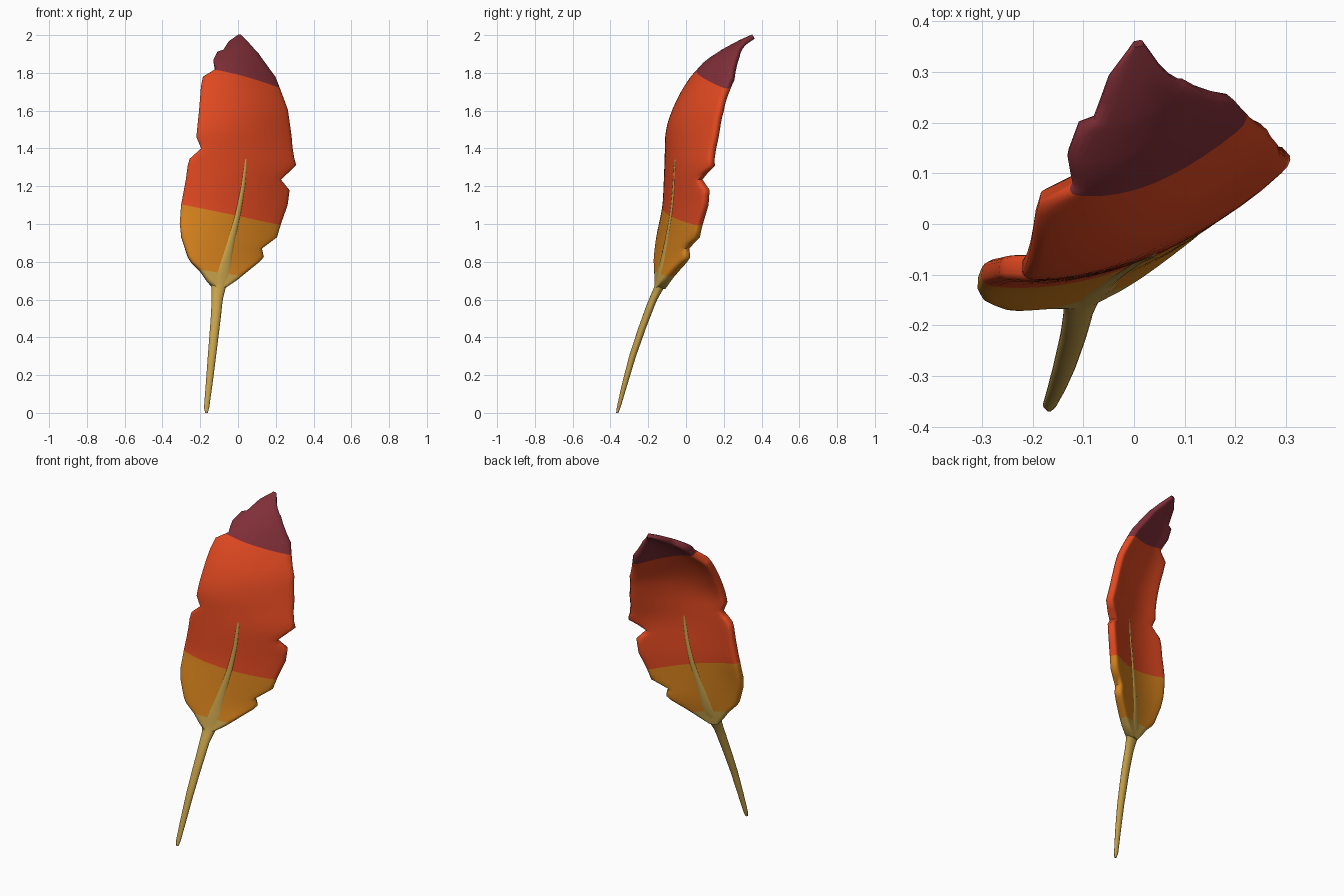
import bpy, bmesh, math
from mathutils import Vector

if "Cube" in bpy.data.objects:
    bpy.data.objects.remove(bpy.data.objects["Cube"])


def material(name, rgb):
    m = bpy.data.materials.new(name)
    m.diffuse_color = (*rgb, 1)
    m.use_nodes = True
    m.node_tree.nodes["Principled BSDF"].inputs["Base Color"].default_value = m.diffuse_color
    return m


TAN = material("quill tan", (0.57, 0.36, 0.07))
AMBER = material("amber", (0.68, 0.225, 0.012))
RED = material("orange red", (0.75, 0.066, 0.015))
MAROON = material("maroon", (0.215, 0.028, 0.038))

# Curved vane surface: z, then depth y at x = -0.25, 0, 0.25
SURF = [(0.60, -.17, -.12, .03), (0.67, -.16, -.10, .06), (0.80, -.15, -.07, .11),
        (0.93, -.13, -.06, .10), (1.10, -.097, -.05, .105), (1.31, -.087, -.05, .096),
        (1.50, -.08, -.037, .15), (1.60, -.04, -.01, .182), (1.70, .012, .04, .255),
        (1.80, .095, .105, .36), (1.88, .24, .178, .50), (1.96, .40, .293, .52),
        (2.00, .45, .37, .50)]

# Vane outline with its notches: z, left x, right x
EDGE = [(0.66, -.13, -.07), (0.70, -.165, -.01), (0.75, -.20, .05), (0.80, -.25, .11),
        (0.825, -.265, .13), (0.87, -.28, .12), (0.93, -.30, .20), (1.00, -.308, .22),
        (1.10, -.30, .255), (1.18, -.285, .265), (1.235, -.275, .22), (1.31, -.265, .30),
        (1.345, -.255, .29), (1.40, -.195, .28), (1.46, -.22, .275), (1.60, -.205, .255),
        (1.72, -.195, .21), (1.77, -.185, .19), (1.81, -.12, .16), (1.86, -.13, .125),
        (1.90, -.11, .10), (1.91, -.08, .09), (1.96, -.05, .05), (1.992, -.002, .018)]

# Shaft: z, x, side radius, depth radius
SHAFT = [(0.00, -.167, .007, .006), (0.03, -.166, .014, .010), (0.15, -.153, .018, .015),
         (0.33, -.135, .023, .019), (0.50, -.118, .027, .021), (0.60, -.110, .030, .022),
         (0.66, -.103, .038, .025), (0.71, -.093, .060, .028), (0.76, -.080, .055, .030),
         (0.82, -.068, .040, .031), (0.92, -.043, .029, .031), (1.05, -.010, .022, .031),
         (1.20, .018, .018, .030), (1.30, .029, .015, .029), (1.345, .032, .010, .027)]
SHAFT_Y = [(0.0, -.364), (0.15, -.325), (0.30, -.283), (0.45, -.232), (0.57, -.187), (0.70, -.132)]


def lerp(table, z):
    z = min(max(z, table[0][0]), table[-1][0])
    for a, b in zip(table, table[1:]):
        if z <= b[0]:
            t = (z - a[0]) / (b[0] - a[0])
            return [p + (q - p) * t for p, q in zip(a[1:], b[1:])]


def depth(x, z):
    # average a few heights to soften the bend between rows
    total = 0
    k = min(1, max(0, (2 - z) / 0.1))
    for d in (-.035, 0, .035):
        a, b, c = lerp(SURF, z + d * k)
        u = x / 0.25
        total += b + (c - a) / 2 * u + (a + c - 2 * b) / 2 * u * u
    return total / 3


def normal(x, z):
    e = 0.03
    z0, z1 = max(z - e, 0.6), min(z + e, 2.0)
    dx = (depth(x + e, z) - depth(x - e, z)) / (2 * e)
    dz = (depth(x, z1) - depth(x, z0)) / (z1 - z0)
    return Vector((-dx, 1, -dz)).normalized()


def loft(bm, rings):
    rows = [[bm.verts.new(p) for p in r] for r in rings]
    n = len(rows[0])
    for a, b in zip(rows, rows[1:]):
        for i in range(n):
            j = (i + 1) % n
            bm.faces.new((a[i], a[j], b[j], b[i]))
    bm.faces.new(rows[0][::-1])
    bm.faces.new(rows[-1])
    bmesh.ops.recalc_face_normals(bm, faces=bm.faces[:])


def finish(bm, name, mats):
    me = bpy.data.meshes.new(name)
    bm.to_mesh(me)
    bm.free()
    ob = bpy.data.objects.new(name, me)
    bpy.context.collection.objects.link(ob)
    for m in mats:
        me.materials.append(m)
    bpy.ops.object.select_all(action='DESELECT')
    ob.select_set(True)
    bpy.context.view_layer.objects.active = ob
    bpy.ops.object.shade_smooth_by_angle(angle=math.radians(65))
    return ob


# Vane: a thick curved sheet with rounded rims
heights = []
for a, b in zip(EDGE, EDGE[1:]):
    k = max(1, round((b[0] - a[0]) / 0.03))
    heights += [a[0] + (b[0] - a[0]) * i / k for i in range(k)]
heights.append(EDGE[-1][0])

rings = []
for z in heights:
    xl, xr = lerp(EDGE, z)
    w = xr - xl
    r = min(0.026, w * 0.25)
    half = 0.026 if z < 1.85 else 0.026 - 0.014 * (z - 1.85) / 0.15
    rim = [(0, .45), (r * .15, .7), (r * .5, .92)]
    cols = [(xl + d, t) for d, t in rim]
    cols += [(xl + r + (w - 2 * r) * i / 12, 1) for i in range(13)]
    cols += [(xr - d, t) for d, t in rim[::-1]]
    side = lambda s: [Vector((x, depth(x, z), z)) + normal(x, z) * half * t * s for x, t in cols]
    rings.append(side(-1) + side(1)[::-1])
bm = bmesh.new()
loft(bm, rings)

# Colour bands: cut along tilted planes z = a + b*x + c*y
BANDS = [(0.728, -.15, 0), (1.04, -.2, -.03), (1.804, -.2, -.2)]
for a, b, c in BANDS:
    bmesh.ops.bisect_plane(bm, geom=bm.verts[:] + bm.edges[:] + bm.faces[:], dist=1e-5,
                           plane_co=(0, 0, a), plane_no=(-b, -c, 1))
for f in bm.faces:
    p = f.calc_center_median()
    f.material_index = sum(p.z > a + b * p.x + c * p.y for a, b, c in BANDS)
finish(bm, "feather_vane", [TAN, AMBER, RED, MAROON])


def flat_round(v):
    return math.copysign(abs(v) ** 0.6, v)


# Shaft: tapered quill that runs into the vane, nearly flush on both sides
rings = []
for i in range(46):
    z = 1.345 * i / 45
    x, rx, ry = lerp(SHAFT, z)
    t = min(max((z - 0.62) / 0.08, 0), 1)
    zs = max(z, 0.6)
    y = lerp(SHAFT_Y, z)[0] * (1 - t) + depth(x, zs) * t
    n = normal(x, zs)
    n = Vector((n.x, n.y, 0)).normalized()
    s = Vector((n.y, -n.x, 0))
    ring = []
    for q in range(16):
        c, v = math.cos(q * math.tau / 16), math.sin(q * math.tau / 16)
        v = v * (1 - t) + flat_round(v) * t
        ring.append(Vector((x, y, z)) + s * rx * c + n * ry * v)
    rings.append(ring)
bm = bmesh.new()
loft(bm, rings)
finish(bm, "feather_shaft", [TAN])
